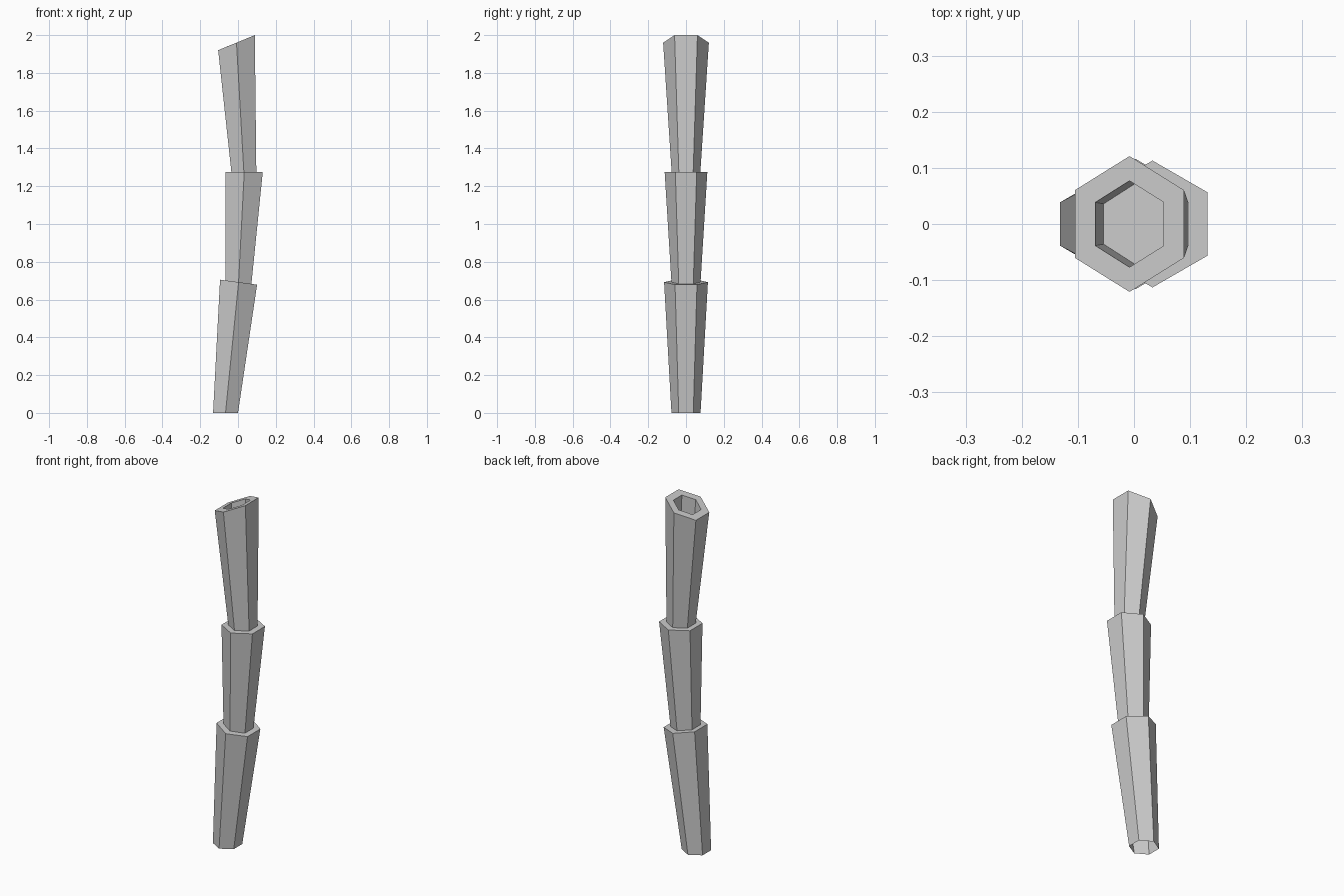
import bpy, bmesh, math

if "Cube" in bpy.data.objects:
    bpy.data.objects.remove(bpy.data.objects["Cube"])

# Each ring: centre x, centre z, half width in x, radius in y, rise from centre to right edge
RINGS = [
    (-0.066, 0.000, 0.066, 0.077, 0.000),   # open foot
    (0.003, 0.692, 0.098, 0.116, -0.013),   # lower segment, flared top
    (0.003, 0.692, 0.068, 0.077, -0.009),   # ledge
    (0.033, 1.275, 0.098, 0.113, 0.000),    # middle segment, flared top
    (0.031, 1.275, 0.066, 0.076, 0.000),    # ledge
    (-0.008, 1.960, 0.097, 0.121, 0.040),   # upper segment, slanted top
    (-0.008, 1.960, 0.061, 0.077, 0.025),   # rim of the hollow
    (0.002, 1.790, 0.056, 0.072, 0.022),    # floor of the hollow
]
SIDES = 6


def add_ring(bm, cx, cz, hx, ry, rise):
    verts = []
    for i in range(SIDES):
        a = math.pi / 2 + i * math.tau / SIDES
        u = math.cos(a) / math.cos(math.pi / 6)
        verts.append(bm.verts.new((cx + hx * u, ry * math.sin(a), cz + rise * u)))
    return verts


# Stalk: hexagonal rings joined in order, closed inside the hollow top
bm = bmesh.new()
rings = [add_ring(bm, *r) for r in RINGS]
for low, high in zip(rings, rings[1:]):
    for i in range(SIDES):
        j = (i + 1) % SIDES
        bm.faces.new((low[i], low[j], high[j], high[i]))
bm.faces.new(rings[-1])

mesh = bpy.data.meshes.new("bamboo_stalk")
bm.to_mesh(mesh)
bm.free()
stalk = bpy.data.objects.new("bamboo_stalk", mesh)
bpy.context.collection.objects.link(stalk)
